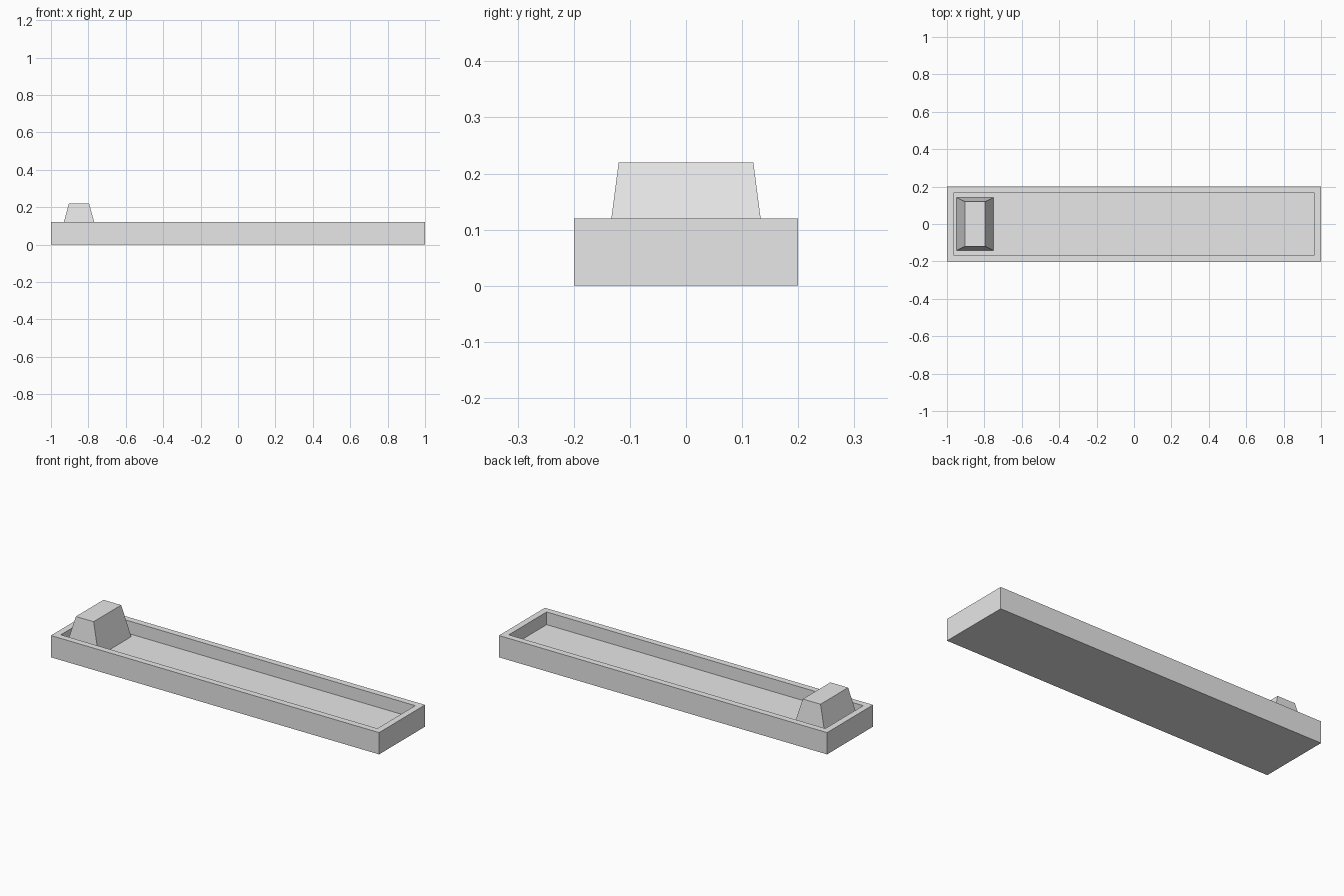
import bpy
import bmesh

cube = bpy.data.objects.get("Cube")
if cube:
    bpy.data.objects.remove(cube, do_unlink=True)

grey = bpy.data.materials.new("light_grey")
grey.use_nodes = True
colour = (0.8, 0.8, 0.8, 1)
grey.diffuse_color = colour
grey.node_tree.nodes["Principled BSDF"].inputs["Base Color"].default_value = colour

LENGTH, WIDTH, HEIGHT = 2.0, 0.4, 0.12
RIM, FLOOR = 0.05, 0.05


def box(bm, size, center):
    """Add a box and return its vertices."""
    verts = bmesh.ops.create_cube(bm, size=1)["verts"]
    bmesh.ops.scale(bm, vec=size, verts=verts)
    bmesh.ops.translate(bm, vec=center, verts=verts)
    return verts


def finish(bm, name):
    bmesh.ops.recalc_face_normals(bm, faces=bm.faces)
    mesh = bpy.data.meshes.new(name)
    bm.to_mesh(mesh)
    bm.free()
    mesh.materials.append(grey)
    obj = bpy.data.objects.new(name, mesh)
    bpy.context.collection.objects.link(obj)
    return obj


# Shallow tray: inset the top face, then push it down to the floor
bm = bmesh.new()
box(bm, (LENGTH, WIDTH, HEIGHT), (0, 0, HEIGHT / 2))
bm.normal_update()
top = max(bm.faces, key=lambda f: f.calc_center_median().z)
bmesh.ops.inset_region(bm, faces=[top], thickness=RIM)
well = bmesh.ops.extrude_discrete_faces(bm, faces=[top])["faces"][0]
bmesh.ops.translate(bm, vec=(0, 0, FLOOR - HEIGHT), verts=well.verts)
finish(bm, "tray")

# Tapered block standing on the tray floor at the right end
BLOCK_TOP = 0.22
bm = bmesh.new()
verts = box(bm, (0.2, 0.284, BLOCK_TOP - FLOOR), (0, 0, (BLOCK_TOP + FLOOR) / 2))
upper = [v for v in verts if v.co.z > HEIGHT]
bmesh.ops.scale(bm, vec=(0.54, 0.845, 1), verts=upper)
block = finish(bm, "end_block")
block.location.x = -0.85
